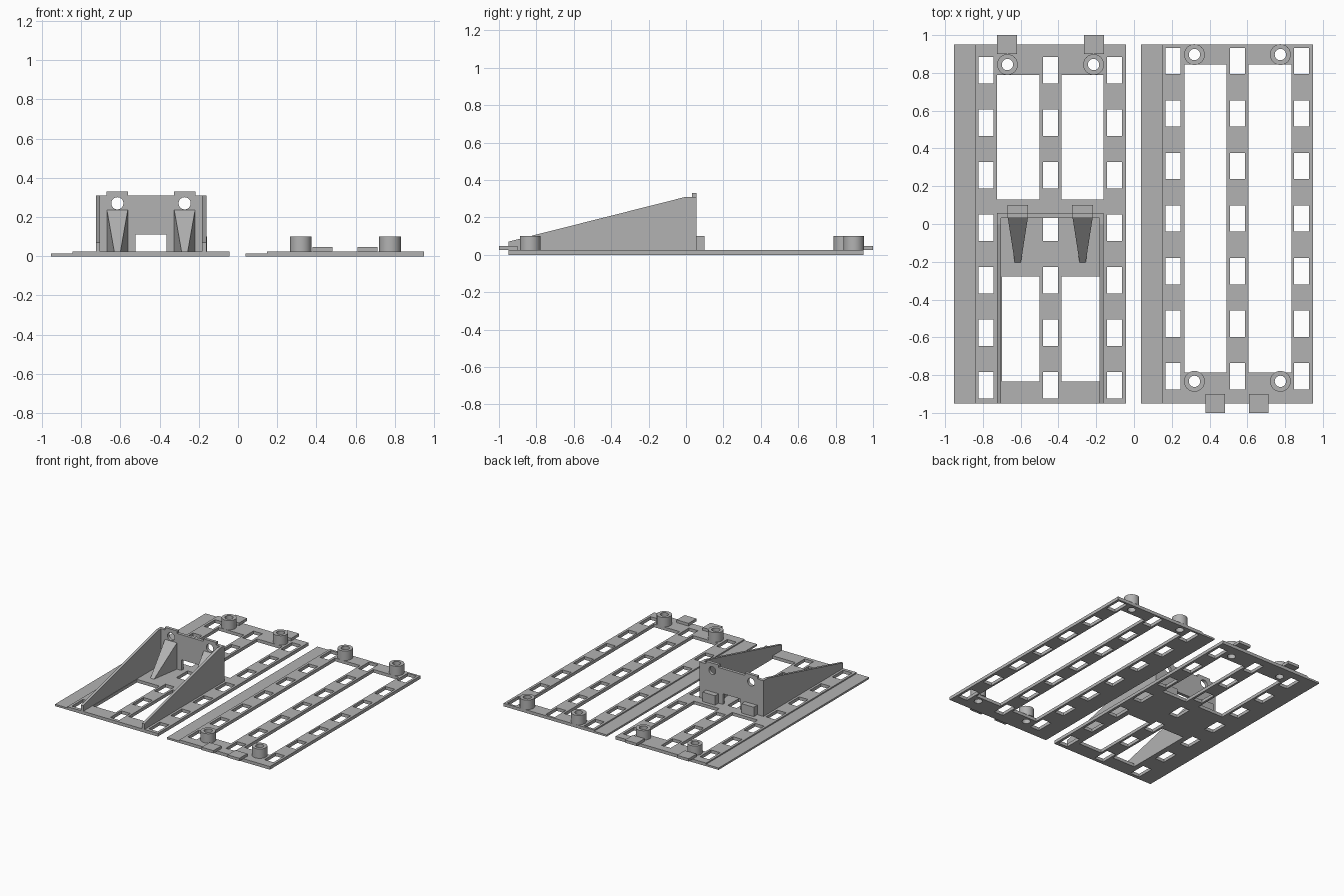
import bpy, bmesh, math
from mathutils import Vector

if "Cube" in bpy.data.objects:
    bpy.data.objects.remove(bpy.data.objects["Cube"], do_unlink=True)

grey = bpy.data.materials.new("plain grey")
grey.use_nodes = True
grey.diffuse_color = (0.45, 0.45, 0.45, 1)
grey.node_tree.nodes["Principled BSDF"].inputs["Base Color"].default_value = (0.45, 0.45, 0.45, 1)


def finish(name, bm):
    bmesh.ops.recalc_face_normals(bm, faces=bm.faces)
    mesh = bpy.data.meshes.new(name)
    bm.to_mesh(mesh)
    bm.free()
    mesh.materials.append(grey)
    ob = bpy.data.objects.new(name, mesh)
    bpy.context.collection.objects.link(ob)
    return ob


def prism(name, points, push):
    """Extrude a flat outline of 3D points along a vector."""
    bm = bmesh.new()
    face = bm.faces.new([bm.verts.new(p) for p in points])
    out = bmesh.ops.extrude_face_region(bm, geom=[face])
    verts = [g for g in out["geom"] if isinstance(g, bmesh.types.BMVert)]
    bmesh.ops.translate(bm, verts=verts, vec=Vector(push))
    return finish(name, bm)


def box(name, x0, x1, y0, y1, z0, z1):
    outline = [(x0, y0, z0), (x1, y0, z0), (x1, y1, z0), (x0, y1, z0)]
    return prism(name, outline, (0, 0, z1 - z0))


def panel(name, x0, x1, y0, y1, top, openings):
    """Flat plate with rectangular openings left out of its grid."""
    xs = sorted({x0, x1, *[v for o in openings for v in o[:2]]})
    ys = sorted({y0, y1, *[v for o in openings for v in o[2:]]})
    bm = bmesh.new()
    grid = [[bm.verts.new((x, y, 0)) for y in ys] for x in xs]
    for i in range(len(xs) - 1):
        for j in range(len(ys) - 1):
            cx, cy = (xs[i] + xs[i + 1]) / 2, (ys[j] + ys[j + 1]) / 2
            if not any(a < cx < b and c < cy < d for a, b, c, d in openings):
                bm.faces.new((grid[i][j], grid[i + 1][j], grid[i + 1][j + 1], grid[i][j + 1]))
    bmesh.ops.delete(bm, geom=[v for v in bm.verts if not v.link_faces], context="VERTS")
    out = bmesh.ops.extrude_face_region(bm, geom=bm.faces[:])
    verts = [g for g in out["geom"] if isinstance(g, bmesh.types.BMVert)]
    bmesh.ops.translate(bm, verts=verts, vec=(0, 0, top))
    return finish(name, bm)


def drill(ob, centre, radius, rotation=(0, 0, 0)):
    bpy.ops.mesh.primitive_cylinder_add(vertices=32, radius=radius, depth=0.3,
                                        location=centre, rotation=rotation)
    cutter = bpy.context.object
    cutter.hide_render = True
    mod = ob.modifiers.new("hole", "BOOLEAN")
    mod.operation, mod.solver, mod.object = "DIFFERENCE", "EXACT", cutter
    bpy.context.view_layer.objects.active = ob
    bpy.ops.object.modifier_apply(modifier=mod.name)
    bpy.data.objects.remove(cutter, do_unlink=True)


def tube(name, x, y, z0, z1, outer, inner):
    """Hollow post made of four rings joined in a loop."""
    bm = bmesh.new()
    corners = [(outer, z0), (outer, z1), (inner, z1), (inner, z0)]
    n = 32
    rings = [[bm.verts.new((x + r * math.cos(math.tau * k / n),
                            y + r * math.sin(math.tau * k / n), z)) for k in range(n)]
             for r, z in corners]
    for a in range(4):
        p, q = rings[a], rings[(a + 1) % 4]
        for k in range(n):
            m = (k + 1) % n
            bm.faces.new((p[k], p[m], q[m], q[k]))
    ob = finish(name, bm)
    bpy.ops.object.select_all(action="DESELECT")
    ob.select_set(True)
    bpy.context.view_layer.objects.active = ob
    bpy.ops.object.shade_smooth_by_angle()


TOP, LIP = 0.025, 0.015


def tray(side, x0, first_row, windows, posts, tabs, tab_y):
    # perforated plate, thin edge strip, hollow posts and end tabs
    slots = []
    for col in (0.13, 0.47, 0.81):
        for row in range(7):
            y = first_row + row * 0.278
            slots.append((x0 + col, x0 + col + 0.08, y - 0.07, y + 0.07))
    plate = panel(side + "_plate", x0 + 0.11, x0 + 0.91, -0.95, 0.95, TOP, slots + windows)
    box(side + "_edge_strip", x0, x0 + 0.11, -0.95, 0.95, 0, LIP)
    for i, (x, y) in enumerate(posts):
        drill(plate, (x, y, 0), 0.03)
        tube(f"{side}_post_{i + 1}", x, y, TOP, 0.10, 0.055, 0.03)
    for i, x in enumerate(tabs):
        box(f"{side}_tab_{i + 1}", x - 0.052, x + 0.052, tab_y - 0.05, tab_y + 0.05, TOP, 0.047)


# right-hand tray (with the bracket) and left-hand tray
tray("right", -0.953, -0.853,
     [(-0.725, -0.50, 0.13, 0.79), (-0.385, -0.161, 0.13, 0.79),
      (-0.70, -0.50, -0.833, -0.278), (-0.385, -0.183, -0.833, -0.278)],
     [(-0.67, 0.844), (-0.214, 0.844)], [-0.672, -0.212], 0.95)
tray("left", 0.037, -0.805,
     [(0.267, 0.489, -0.786, 0.844), (0.606, 0.833, -0.786, 0.844)],
     [(x, y) for x in (0.32, 0.775) for y in (-0.833, 0.897)], [0.431, 0.66], -0.95)

# sloping side walls of the bracket
for side, x in (("right", -0.725), ("left", -0.183)):
    prism(side + "_side_wall",
          [(x, -0.95, TOP), (x, 0.057, TOP), (x, 0.057, 0.31), (x, 0, 0.31), (x, -0.95, 0.07)],
          (0.022, 0, 0))

# back wall with a cable gap and two raised ears
LUGS = (-0.615, -0.272)
outline = [(-0.703, TOP), (-0.703, 0.31)]
for x in LUGS:
    outline += [(x - 0.055, 0.31), (x - 0.055, 0.33), (x + 0.055, 0.33), (x + 0.055, 0.31)]
outline += [(-0.183, 0.31), (-0.183, TOP), (-0.365, TOP), (-0.365, 0.11), (-0.523, 0.11), (-0.523, TOP)]
wall = prism("back_wall", [(x, 0.032, z) for x, z in outline], (0, 0.025, 0))
for i, x in enumerate(LUGS):
    drill(wall, (x, 0.045, 0.27), 0.031, (math.pi / 2, 0, 0))
    box(f"rear_block_{i + 1}", x - 0.055, x + 0.055, 0.057, 0.10, TOP, 0.10)
    # tapering brace in front of each ear
    bm = bmesh.new()
    for s in (-1, 1):
        for half, y, z in ((0.053, 0.032, TOP), (0.053, 0.032, 0.235), (0.016, -0.205, TOP)):
            bm.verts.new((x + s * half, y, z))
    bmesh.ops.convex_hull(bm, input=bm.verts[:])
    finish(f"brace_{i + 1}", bm)
